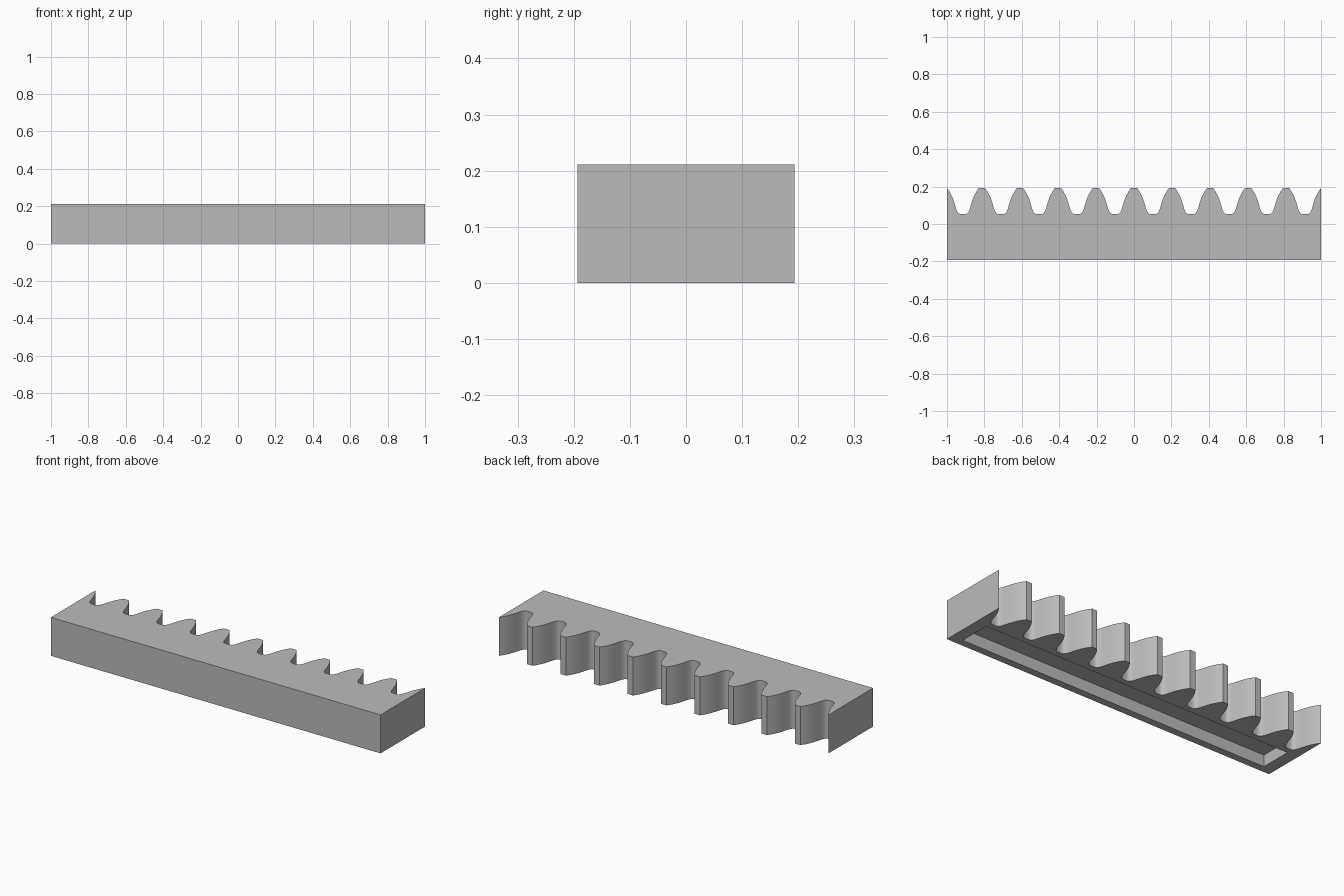
import bpy
import bmesh

cube = bpy.data.objects.get("Cube")
if cube:
    bpy.data.objects.remove(cube, do_unlink=True)

HEIGHT = 0.211
HALF_DEPTH = 0.193
GAPS = 10
# Half of one tooth gap, from tooth tip down to the root: offset from gap centre, y
FLANK = [(0.0855, HALF_DEPTH), (0.071, 0.172), (0.058, 0.147), (0.048, 0.12),
         (0.041, 0.096), (0.035, 0.076), (0.029, 0.063), (0.022, 0.056), (0.013, 0.053)]
PITCH = (2 - 2 * FLANK[0][0]) / (GAPS - 1)

grey = bpy.data.materials.new("plain grey")
grey.use_nodes = True
grey.diffuse_color = (0.5, 0.5, 0.5, 1)
grey.node_tree.nodes["Principled BSDF"].inputs["Base Color"].default_value = (0.5, 0.5, 0.5, 1)


def prism(name, outline, bottom, top):
    """Extrude a flat outline straight up into a solid."""
    bm = bmesh.new()
    face = bm.faces.new([bm.verts.new((x, y, bottom)) for x, y in outline])
    result = bmesh.ops.extrude_face_region(bm, geom=[face])
    moved = [v for v in result["geom"] if isinstance(v, bmesh.types.BMVert)]
    bmesh.ops.translate(bm, verts=moved, vec=(0, 0, top - bottom))
    bmesh.ops.recalc_face_normals(bm, faces=bm.faces[:])
    mesh = bpy.data.meshes.new(name)
    bm.to_mesh(mesh)
    bm.free()
    mesh.materials.append(grey)
    obj = bpy.data.objects.new(name, mesh)
    bpy.context.collection.objects.link(obj)
    return obj


# Toothed bar: straight front, repeated tooth gaps along the back
outline = [(-1, -HALF_DEPTH), (1, -HALF_DEPTH)]
for i in reversed(range(GAPS)):
    centre = (i - (GAPS - 1) / 2) * PITCH
    outline += [(centre + x, y) for x, y in FLANK]
    outline += [(centre - x, y) for x, y in reversed(FLANK)]
rack = prism("gear_rack", outline, 0, HEIGHT)

# Shallow rectangular recess in the underside
recess = prism("recess_cutter",
               [(-0.935, -0.153), (0.935, -0.153), (0.935, 0.02), (-0.935, 0.02)],
               -0.1, 0.063)
recess.hide_render = True
cut = rack.modifiers.new("recess", "BOOLEAN")
cut.operation = "DIFFERENCE"
cut.solver = "EXACT"
cut.object = recess

bpy.ops.object.select_all(action="DESELECT")
rack.select_set(True)
bpy.context.view_layer.objects.active = rack
bpy.ops.object.modifier_apply(modifier=cut.name)
bpy.data.objects.remove(recess, do_unlink=True)

# Smooth tooth flanks, crisp edges elsewhere
bpy.ops.object.shade_smooth_by_angle(angle=0.55)
